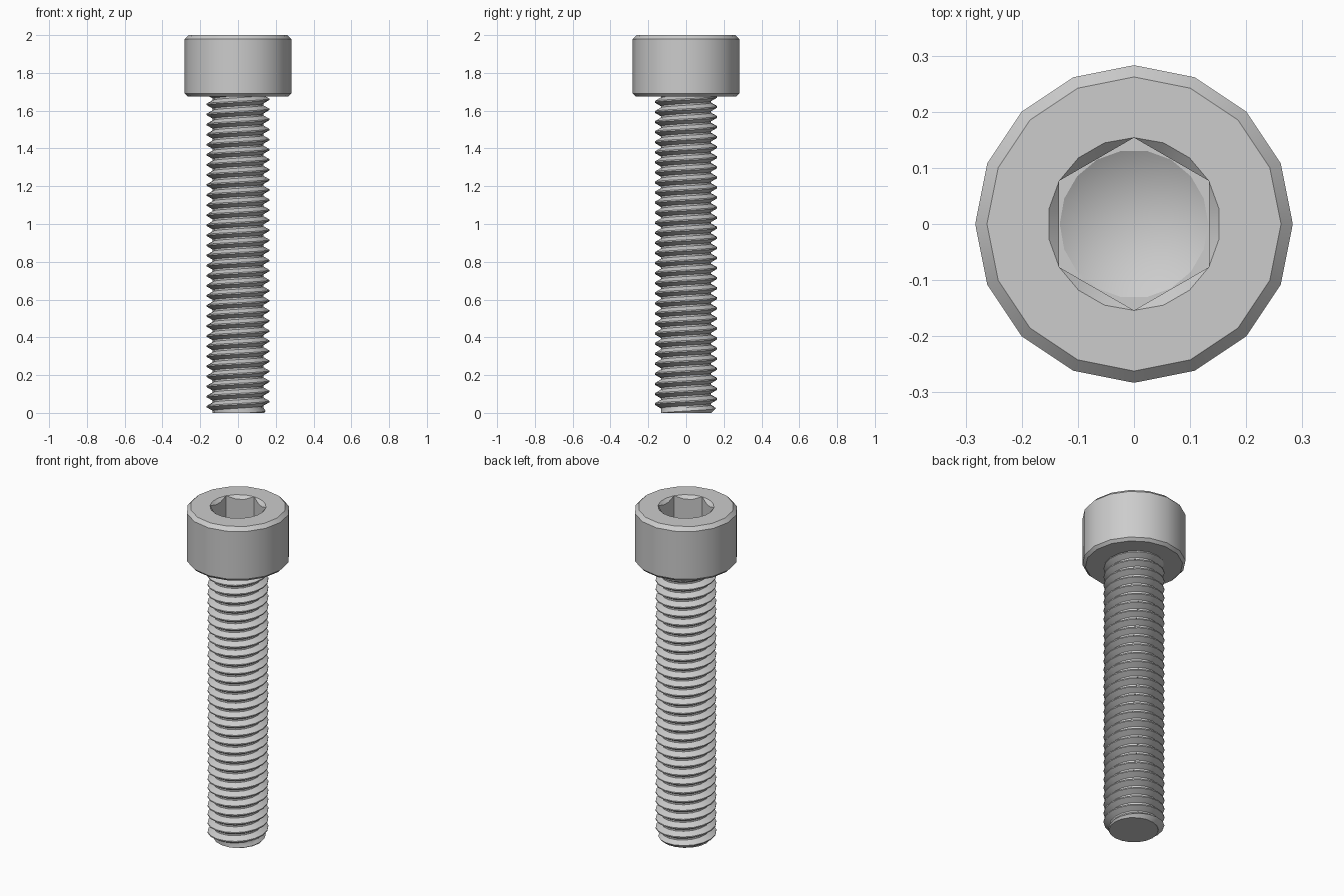
import bpy, bmesh
from math import cos, sin, tan, radians

if "Cube" in bpy.data.objects:
    bpy.data.objects.remove(bpy.data.objects["Cube"], do_unlink=True)

steel = bpy.data.materials.new("light steel grey")
steel.use_nodes = True
GREY = (0.604, 0.604, 0.604, 1)
steel.diffuse_color = GREY
steel.node_tree.nodes["Principled BSDF"].inputs["Base Color"].default_value = GREY


def finish(bm, name):
    """Turn the bmesh into a smooth-shaded object with sharp edges kept."""
    bmesh.ops.remove_doubles(bm, verts=bm.verts, dist=0.0002)
    bmesh.ops.recalc_face_normals(bm, faces=bm.faces)
    mesh = bpy.data.meshes.new(name)
    bm.to_mesh(mesh)
    bm.free()
    mesh.materials.append(steel)
    ob = bpy.data.objects.new(name, mesh)
    bpy.context.collection.objects.link(ob)
    bpy.ops.object.select_all(action="DESELECT")
    ob.select_set(True)
    bpy.context.view_layer.objects.active = ob
    bpy.ops.object.shade_smooth_by_angle(angle=radians(27))


def ring(bm, n, radius, height, start=0):
    """Closed ring; radius and height are functions of the angle in degrees."""
    verts = []
    for i in range(n):
        a = start + 360 * i / n
        r = radius(a)
        verts.append(bm.verts.new((r * cos(radians(a)), r * sin(radians(a)), height(r))))
    return verts


def bridge(bm, low, high):
    n = len(low)
    for i in range(n):
        j = (i + 1) % n
        bm.faces.new((low[i], low[j], high[j], high[i]))


def fill_between(bm, outer, inner):
    """Flat fill between two rings with different side counts."""
    edges = []
    for loop in (outer, inner):
        for i, v in enumerate(loop):
            w = loop[(i + 1) % len(loop)]
            edges.append(bm.edges.get((v, w)) or bm.edges.new((v, w)))
    bmesh.ops.triangle_fill(bm, use_beauty=True, edges=edges, normal=(0, 0, 1))


# Head: sixteen-sided cylinder, chamfered at both ends
TOP, BOTTOM, HEAD_R = 2.0, 1.675, 0.283
bm = bmesh.new()
rings = [ring(bm, 16, lambda a, r=r: r, lambda _, z=z: z) for r, z in (
    (HEAD_R - 0.016, BOTTOM), (HEAD_R, BOTTOM + 0.016),
    (HEAD_R, TOP - 0.021), (HEAD_R - 0.021, TOP))]
for low, high in zip(rings, rings[1:]):
    bridge(bm, low, high)
bm.faces.new(rings[0])

# Hex socket: countersunk lip, six walls and a drilled cone floor
FLAT = 0.1333
CORNER = FLAT / cos(radians(30))
FLOOR = 1.833


def hexagon(a):
    return FLAT / cos(radians((a + 30) % 60 - 30))


mouth = ring(bm, 18, lambda a: CORNER, lambda r: TOP, 10)
lip = ring(bm, 18, hexagon, lambda r: TOP - (CORNER - r), 10)
foot = ring(bm, 18, hexagon, lambda r: FLOOR, 10)
drill = ring(bm, 18, lambda a: FLAT - 0.001, lambda r: FLOOR)
fill_between(bm, rings[-1], mouth)
for i in range(18):
    j = (i + 1) % 18
    # lip corners meet the mouth, so those faces are triangles
    quad = [mouth[i], mouth[j], lip[j], lip[i]]
    if (mouth[i].co - lip[i].co).length < 0.0002:
        quad.remove(lip[i])
    if (mouth[j].co - lip[j].co).length < 0.0002:
        quad.remove(lip[j])
    bm.faces.new(quad)
bridge(bm, foot, lip)
fill_between(bm, foot, drill)
tip = bm.verts.new((0, 0, FLOOR - FLAT * tan(radians(30))))
for i in range(18):
    bm.faces.new((drill[i], drill[(i + 1) % 18], tip))
finish(bm, "socket_head")

# Threaded shank: one helical strip, four profile points per turn
PITCH, MAJOR, MINOR, STEPS = 0.8 / 15, 0.1667, 0.134, 18
PHASE = 1.66 - 31 * PITCH
PROFILE = ((-0.0625, MAJOR), (0.0625, MAJOR), (0.415, MINOR), (0.585, MINOR))
bm = bmesh.new()
columns = []
for i in range(-3 * STEPS, 35 * STEPS):
    a = radians(360 * i / STEPS)
    column = []
    for offset, r in PROFILE:
        z = PHASE + PITCH * (i / STEPS + offset)
        r = max(min(r, 0.137 + z), MINOR - 0.002)  # chamfered tip
        column.append(bm.verts.new((r * cos(a), r * sin(a), z)))
    columns.append(column)
for i in range(len(columns) - STEPS - 1):
    left = columns[i] + columns[i + STEPS][:1]
    right = columns[i + 1] + columns[i + STEPS + 1][:1]
    for k in range(4):
        bm.faces.new((left[k], right[k], right[k + 1], left[k + 1]))

# Trim the strip flat at the tip and just inside the head, then cap it
for z, side in ((0, -1), (BOTTOM + 0.005, 1)):
    cut = bmesh.ops.bisect_plane(
        bm, geom=bm.verts[:] + bm.edges[:] + bm.faces[:], dist=1e-6,
        plane_co=(0, 0, z), plane_no=(0, 0, side), clear_outer=True)
    edges = [e for e in cut["geom_cut"] if isinstance(e, bmesh.types.BMEdge)]
    bmesh.ops.holes_fill(bm, edges=edges, sides=0)
loose = [v for v in bm.verts if not v.link_faces]
bmesh.ops.delete(bm, geom=loose, context="VERTS")
finish(bm, "threaded_shank")
